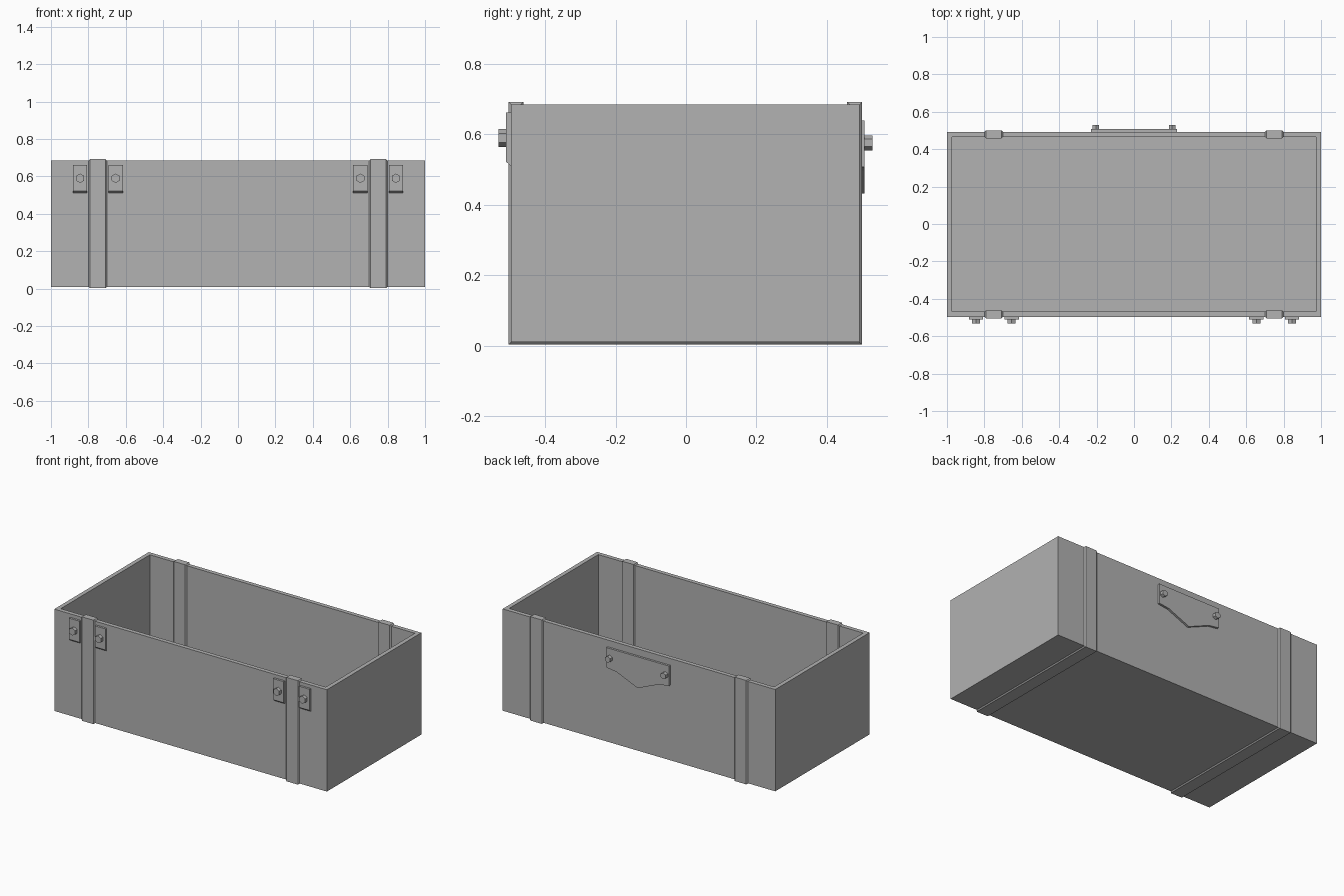
import bpy, bmesh, math
from mathutils import Vector

cube = bpy.data.objects.get("Cube")
if cube:
    bpy.data.objects.remove(cube, do_unlink=True)

grey = bpy.data.materials.new("plain grey")
grey.use_nodes = True
colour = (0.445, 0.445, 0.445, 1)
grey.diffuse_color = colour
grey.node_tree.nodes["Principled BSDF"].inputs["Base Color"].default_value = colour

# Body limits
HALF_X, FRONT, BACK, BOTTOM, TOP = 1.0, -0.497, 0.493, 0.01, 0.685
WALL = 0.028
FLOOR = BOTTOM + WALL


def finish(name, bm):
    bmesh.ops.recalc_face_normals(bm, faces=bm.faces)
    mesh = bpy.data.meshes.new(name)
    bm.to_mesh(mesh)
    bm.free()
    mesh.materials.append(grey)
    obj = bpy.data.objects.new(name, mesh)
    bpy.context.collection.objects.link(obj)
    return obj


def prism(name, outline, depth):
    """Extrude a planar outline along the depth vector."""
    bm = bmesh.new()
    face = bm.faces.new([bm.verts.new(p) for p in outline])
    new = bmesh.ops.extrude_face_region(bm, geom=[face], use_keep_orig=True)["geom"]
    moved = [v for v in new if isinstance(v, bmesh.types.BMVert)]
    bmesh.ops.translate(bm, verts=moved, vec=Vector(depth))
    return finish(name, bm)


def bolt(name, x, y, z, radius, length):
    """Hexagonal bolt head with a corner pointing up."""
    ring = [(x + radius * math.sin(i * math.pi / 3), y,
             z + radius * math.cos(i * math.pi / 3)) for i in range(6)]
    return prism(name, ring, (0, length, 0))


# Open box: inset the top face and push it down to the floor
bm = bmesh.new()
bmesh.ops.create_cube(bm, size=1)
for v in bm.verts:
    v.co = (v.co.x * 2 * HALF_X,
            BACK if v.co.y > 0 else FRONT,
            TOP if v.co.z > 0 else BOTTOM)
lid = max(bm.faces, key=lambda f: f.calc_center_median().z)
bmesh.ops.inset_region(bm, faces=[lid], thickness=WALL, use_even_offset=True)
inner = bmesh.ops.extrude_face_region(bm, geom=[lid])["geom"]
bmesh.ops.translate(bm, verts=[v for v in inner if isinstance(v, bmesh.types.BMVert)],
                    vec=(0, 0, FLOOR - TOP))
if lid.is_valid:
    bm.faces.remove(lid)
finish("open_box", bm)


# Straps with bevelled edges, wrapped over the rims and under the box
def strap_path(t):
    """Strap route in y and z, lifted by t off the box."""
    front = [(FRONT + WALL + t, FLOOR), (FRONT + WALL + t, TOP + t),
             (FRONT - t, TOP + t), (FRONT - t, BOTTOM - t)]
    middle = (FRONT + BACK) / 2
    return front + [(2 * middle - y, z) for y, z in reversed(front)]


def strap(name, x):
    bm = bmesh.new()
    rows = []
    for offset, lift in ((-0.049, 0), (-0.042, 0.007), (0.042, 0.007), (0.049, 0)):
        rows.append([bm.verts.new((x + offset, y, z)) for y, z in strap_path(lift)])
    for a, b in zip(rows, rows[1:]):
        for i in range(len(a) - 1):
            bm.faces.new((a[i], a[i + 1], b[i + 1], b[i]))
    finish(name, bm)


for side, sign in (("left", 1), ("right", -1)):
    strap(side + "_strap", sign * 0.75)

    # Bolted clip plates on both sides of each strap
    for place, x in (("inner", 0.654), ("outer", 0.844)):
        cx = sign * x
        profile = [(FRONT, 0.662), (-0.511, 0.662), (-0.511, 0.522), (FRONT, 0.510)]
        prism(f"{side}_{place}_clip", [(cx - 0.038, y, z) for y, z in profile], (0.076, 0, 0))
        bolt(f"{side}_{place}_clip_bolt", cx, -0.511, 0.59, 0.025, -0.022)

    # Bolts of the back plate
    bolt(side + "_back_bolt", sign * 0.204, 0.507, 0.576, 0.021, 0.023)

# Pointed hasp plate on the back
half = [(0.23, 0.64), (0.23, 0.508), (0.155, 0.498), (0.12, 0.483)]
outline = half + [(0, 0.432)] + [(-x, z) for x, z in reversed(half)]
prism("back_plate", [(x, BACK, z) for x, z in outline], (0, 0.014, 0))
